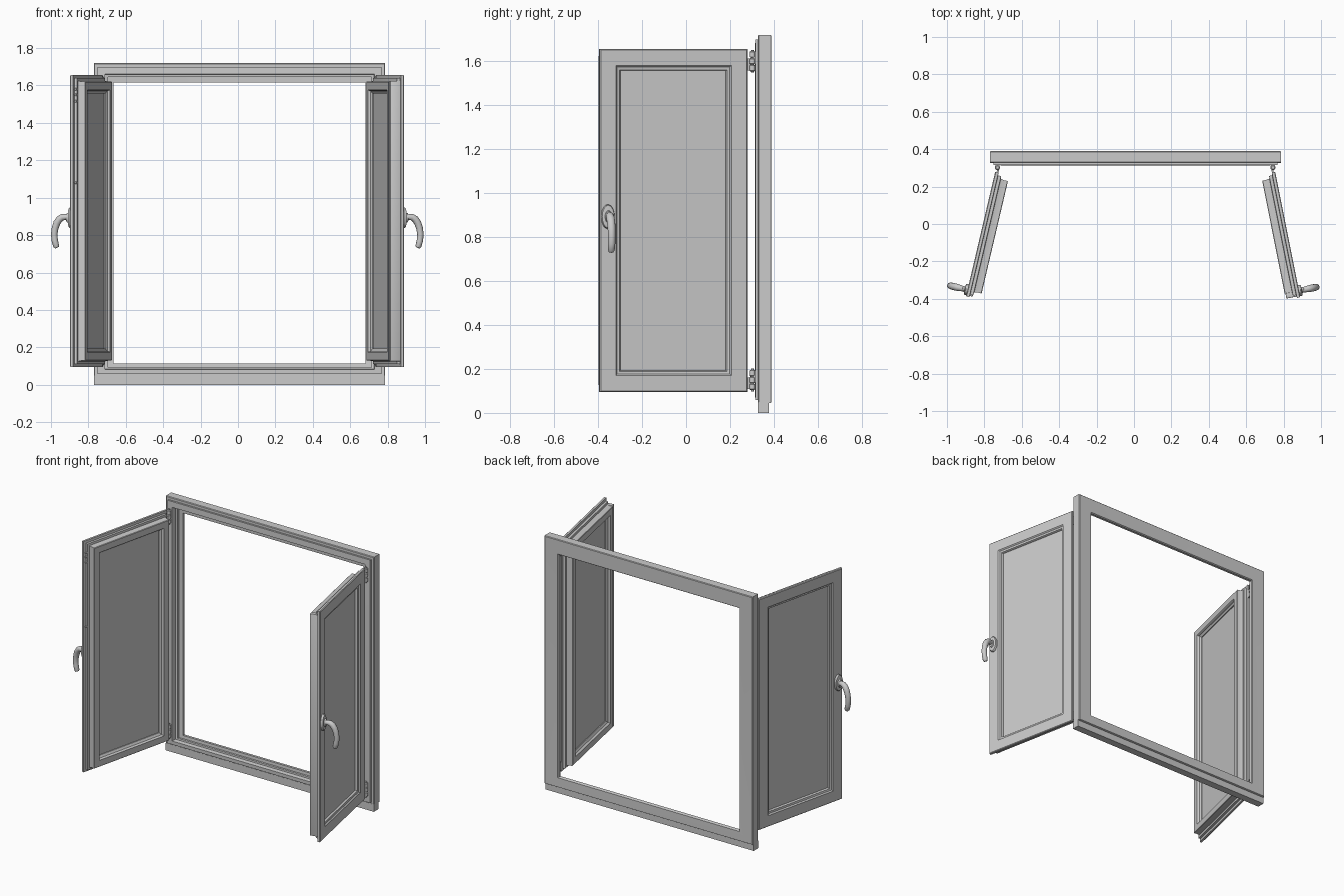
import bpy, bmesh, math
from mathutils import Matrix, Vector

if "Cube" in bpy.data.objects:
    bpy.data.objects.remove(bpy.data.objects["Cube"])

I = Matrix.Identity(4)


def finish(name, bm, M=I):
    bmesh.ops.transform(bm, matrix=M, verts=bm.verts)
    bmesh.ops.recalc_face_normals(bm, faces=bm.faces)
    me = bpy.data.meshes.new(name)
    bm.to_mesh(me)
    bm.free()
    ob = bpy.data.objects.new(name, me)
    bpy.context.collection.objects.link(ob)
    return ob


def ring(name, x0, x1, z0, z1, profile, M=I, bottom=1.0):
    """Mitred rectangular frame; profile = (inset from outer edge, depth y)."""
    bm = bmesh.new()
    loops = []
    for cx, cz, sx, sz in ((x0, z0, 1, bottom), (x1, z0, -1, bottom),
                           (x1, z1, -1, -1), (x0, z1, 1, -1)):
        loops.append([bm.verts.new((cx + sx * w, y, cz + sz * w)) for w, y in profile])
    n = len(profile)
    for i in range(4):
        a, b = loops[i], loops[(i + 1) % 4]
        for j in range(n):
            k = (j + 1) % n
            bm.faces.new((a[j], a[k], b[k], b[j]))
    return finish(name, bm, M)


def box(name, lo, hi, M=I, bevel=0):
    bm = bmesh.new()
    lo, hi = Vector(lo), Vector(hi)
    bmesh.ops.create_cube(bm, size=1, matrix=Matrix.Translation((lo + hi) / 2) @ Matrix.Diagonal((*(hi - lo), 1)))
    if bevel:
        bmesh.ops.bevel(bm, geom=bm.edges[:], offset=bevel, segments=2, affect='EDGES', profile=0.5)
    return finish(name, bm, M)


def lathe(name, centre, profile, M=I, axis='Z', sx=1, sides=20):
    """Round part from (radius, height) pairs; sx squeezes it to an oval."""
    bm = bmesh.new()
    rows = [[bm.verts.new((sx * r * math.cos(2 * math.pi * i / sides), r * math.sin(2 * math.pi * i / sides), h))
             for i in range(sides)] for r, h in profile]
    for a, b in zip(rows, rows[1:]):
        for i in range(sides):
            k = (i + 1) % sides
            bm.faces.new((a[i], a[k], b[k], b[i]))
    bm.faces.new(rows[0])
    bm.faces.new(rows[-1])
    R = Matrix.Rotation(-math.pi / 2, 4, 'X') if axis == 'Y' else I
    return finish(name, bm, M @ Matrix.Translation(centre) @ R)


def tube(name, u, path, radii, M, sides=14):
    """Round bar following (v, z) points in the plane x = u."""
    bm = bmesh.new()
    rows = []
    for i, (v, z) in enumerate(path):
        p, q = path[max(i - 1, 0)], path[min(i + 1, len(path) - 1)]
        t = Vector((0, q[0] - p[0], q[1] - p[1])).normalized()
        side = t.cross(Vector((1, 0, 0)))
        row = []
        for k in range(sides):
            a = 2 * math.pi * k / sides
            row.append(bm.verts.new(Vector((u, v, z)) + radii[i] *
                                    (math.cos(a) * Vector((1, 0, 0)) + math.sin(a) * side)))
        rows.append(row)
    for a, b in zip(rows, rows[1:]):
        for i in range(sides):
            k = (i + 1) % sides
            bm.faces.new((a[i], a[k], b[k], b[i]))
    bm.faces.new(rows[0])
    bm.faces.new(rows[-1])
    return finish(name, bm, M)


# Fixed outer frame with stepped rebate, and the sill strip below it
FX0, FX1 = -0.77, 0.787
frame_profile = [(0, .386), (0, .332), (.004, .328), (.02, .328), (.02, .316), (.058, .314),
                 (.06, .318), (.06, .345), (.074, .348), (.074, .362), (.104, .365),
                 (.104, .381), (.099, .388), (.004, .39)]
ring("outer_frame", FX0, FX1, .045, 1.72, frame_profile, bottom=.65)
box("sill_strip", (FX0, .327, 0), (FX1, .377, .05))

# Sash dimensions: x along the width from the hinge, y = depth (T is the room side)
W, T, Z0, Z1 = .685, .078, .095, 1.655
sash_profile = [(0, .074), (0, .06), (.016, .058), (.016, .042), (.03, .04), (.034, .022),
                (.034, .003), (.037, 0), (.078, 0), (.082, .004), (.084, .014), (.098, .022),
                (.098, .06), (.094, .067), (.082, .07), (.079, .075), (.075, T), (.004, T)]
handle_path = [(T, .895), (T + .03, .897), (T + .05, .896), (T + .066, .886), (T + .08, .866), (T + .09, .838),
               (T + .095, .805), (T + .092, .77), (T + .084, .742), (T + .08, .733)]
handle_radii = [.015, .015, .018, .019, .019, .018, .017, .017, .016, .011]


def sash(label, side, ox, angle):
    a = math.radians(angle)
    d = Vector((side * math.sin(a), -math.cos(a), 0))
    n = Vector((side * math.cos(a), math.sin(a), 0))
    o = Vector((ox, .28, 0)) - n * T
    M = Matrix(((d.x, n.x, 0, o.x), (d.y, n.y, 0, o.y), (0, 0, 1, 0), (0, 0, 0, 1)))

    ring(label + "_sash_frame", 0, W, Z0, Z1, sash_profile, M)
    box(label + "_glass", (.092, .028, Z0 + .092), (W - .092, .054, Z1 - .092), M)

    # Handle with oval base plate
    u = W - .036
    lathe(label + "_handle_plate", (u, T - .002, .893),
          [(.055, 0), (.055, .011), (.051, .016), (.028, .018), (.024, .028), (.018, .03)],
          M, 'Y', sx=.55, sides=28)
    tube(label + "_handle_grip", u, handle_path, handle_radii, M)

    # Hinges: stacked barrels, leaf to the sash, pin plate to the frame
    hx, hy = ox - side * .012, .302
    for pos, zc in (("lower", .15), ("upper", 1.6)):
        for k in (-1, 0, 1):
            z = zc + k * .031
            lathe(f"{label}_{pos}_hinge_barrel_{k + 2}", (hx, hy, z),
                  [(.009, -.015), (.014, -.011), (.014, .011), (.009, .015)], sides=16)
        lathe(f"{label}_{pos}_hinge_pin", (hx, hy, zc), [(.007, -.052), (.007, .052)], sides=12)
        box(f"{label}_{pos}_hinge_leaf", (-.024, T - .018, zc - .042), (.03, T - .008, zc + .012), M)
        box(f"{label}_{pos}_hinge_plate", (hx - .01, hy, zc - .012), (hx + .01, .33, zc + .044))
    return M


sash("right", 1, .755, 11.3)
left = sash("left", -1, -.742, 13.2)

# Cover strip closing the meeting edge of the right sash
a = math.radians(11.3)
d, n = Vector((math.sin(a), -math.cos(a), 0)), Vector((math.cos(a), math.sin(a), 0))
o = Vector((.755, .28, 0)) - n * T
right = Matrix(((d.x, n.x, 0, o.x), (d.y, n.y, 0, o.y), (0, 0, 1, 0), (0, 0, 0, 1)))
box("meeting_strip", (W - .036, .004, Z0 + .03), (W - .008, .061, Z1 - .03), right, bevel=.003)

# Locking studs on the free edge of the left sash
R = Matrix.Rotation(math.pi / 2, 4, 'Y')
for i, z in enumerate((1.58, 1.55, 1.515, 1.08)):
    lathe(f"lock_stud_{i + 1}", (0, 0, 0), [(.007, -.004), (.007, .007), (.005, .009)],
          left @ Matrix.Translation((W - .016, .05, z)) @ R, sides=12)

# Smooth rounded parts, keep edges sharp
bpy.ops.object.select_all(action='SELECT')
bpy.context.view_layer.objects.active = bpy.context.selected_objects[0]
bpy.ops.object.shade_smooth_by_angle(angle=math.radians(35))
